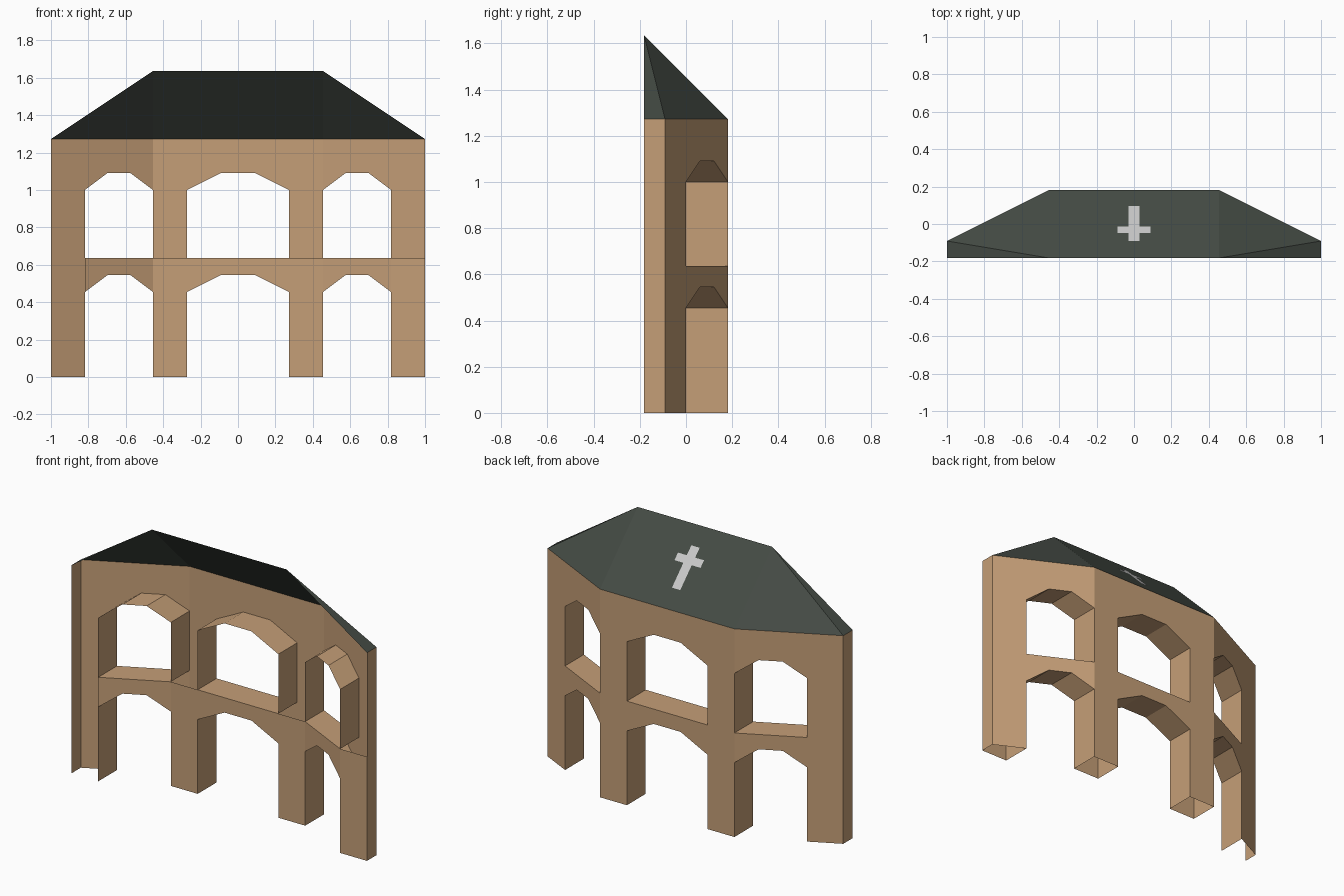
import bpy

if "Cube" in bpy.data.objects:
    bpy.data.objects.remove(bpy.data.objects["Cube"])

U = 1 / 11  # building module


def material(name, rgb):
    m = bpy.data.materials.new(name)
    m.diffuse_color = (*rgb, 1)
    m.use_nodes = True
    m.node_tree.nodes["Principled BSDF"].inputs["Base Color"].default_value = m.diffuse_color
    return m


SANDSTONE = material("sandstone", (0.56, 0.345, 0.185))
SLATE = material("dark green slate", (0.058, 0.070, 0.058))
PALE = material("pale grey", (0.58, 0.58, 0.58))


def build(name, faces, mat):
    """Make an object from a list of faces given as corner points in modules."""
    verts, index, polys = [], {}, []
    for face in faces:
        poly = []
        for p in face:
            key = tuple(round(c * U, 5) for c in p)
            if key not in index:
                index[key] = len(verts)
                verts.append(key)
            poly.append(index[key])
        polys.append(poly)
    mesh = bpy.data.meshes.new(name)
    mesh.from_pydata(verts, [], polys)
    mesh.materials.append(mat)
    obj = bpy.data.objects.new(name, mesh)
    bpy.context.collection.objects.link(obj)
    return obj


def back(x):
    """Plan line of the outer wall: straight centre, angled wings."""
    return 2 - max(0, abs(x) - 5) / 2


def front(x):
    return max(-2, back(x) - 2)


def panel(line, x0, x1, z00, z01, z10, z11):
    """Wall quad on a plan line; left bottom/top, then right bottom/top."""
    quad = [(x0, line(x0), z00), (x1, line(x1), z10),
            (x1, line(x1), z11), (x0, line(x0), z01)]
    return quad if line is front else quad[::-1]


def arch(x0, x1, spring):
    """Three-sided arch outline, left to right."""
    w = (x1 - x0) / 3
    return [(x0, spring), (x0 + w, spring + 1), (x1 - w, spring + 1), (x1, spring)]


def spandrel(line, x0, x1, spring, top):
    pts = arch(x0, x1, spring)
    return [panel(line, a[0], b[0], a[1], top, b[1], top)
            for a, b in zip(pts, pts[1:])]


def passage(x0, x1, floor, spring):
    """Jambs and arch soffit joining the front and back plan lines."""
    pts = [(x0, floor)] + arch(x0, x1, spring) + [(x1, floor)]
    return [[(a[0], front(a[0]), a[1]), (b[0], front(b[0]), b[1]),
             (b[0], back(b[0]), b[1]), (a[0], back(a[0]), a[1])]
            for a, b in zip(pts, pts[1:])]


OPENINGS = [(-9, -5), (-3, 3), (5, 9)]
PIERS = [(-11, -9), (-5, -3), (3, 5), (9, 11)]
FLOOR, EAVES, RIDGE = 7, 14, 18

# Outer wall, two storeys high
faces = [panel(back, a, b, 0, EAVES, 0, EAVES) for a, b in PIERS]
for a, b in OPENINGS:
    faces += spandrel(back, a, b, 5, FLOOR) + spandrel(back, a, b, 11, EAVES)
build("outer_wall", faces, SANDSTONE)

# Inner wall, ground storey only, open at the left end pier
faces = [panel(front, a, b, 0, FLOOR, 0, FLOOR) for a, b in PIERS[1:]]
for a, b in OPENINGS:
    faces += spandrel(front, a, b, 5, FLOOR)
build("inner_wall", faces, SANDSTONE)

# Arched passages on both storeys
for label, floor, spring in (("lower", 0, 5), ("upper", FLOOR, 11)):
    faces = []
    for a, b in OPENINGS:
        faces += passage(a, b, floor, spring)
    build(label + "_passages", faces, SANDSTONE)

# Sills under the upper arches
build("sills", [[(a, front(a), FLOOR), (b, front(b), FLOOR),
                 (b, back(b), FLOOR), (a, back(a), FLOOR)] for a, b in OPENINGS], SANDSTONE)

# End walls
faces = []
for s in (-1, 1):
    q = [(11 * s, -2, 0), (11 * s, -1, 0), (11 * s, -1, EAVES), (11 * s, -2, EAVES)]
    faces.append(q if s > 0 else q[::-1])
build("end_walls", faces, SANDSTONE)

# Half hipped roof, open at the front
faces = [[(5, 2, EAVES), (-5, 2, EAVES), (-5, -2, RIDGE), (5, -2, RIDGE)]]
for s in (-1, 1):
    for tri in ([(5, 2, EAVES), (5, -2, RIDGE), (11, -1, EAVES)],
                [(11, -1, EAVES), (5, -2, RIDGE), (11, -2, EAVES)]):
        tri = [(s * x, y, z) for x, y, z in tri]
        faces.append(tri[::-1] if s > 0 else tri)
build("roof", faces, SLATE)


# Cross plate lying on the main roof slope
def on_slope(x, y):
    return (x, y + 0.02, EAVES + 2 - y + 0.02)


half = [(0.31, 1.03), (0.31, -0.18), (0.97, -0.18), (0.97, -0.55), (0.31, -0.55), (0.31, -1.03)]
outline = half[::-1] + [(-x, y) for x, y in half]
build("roof_cross", [[on_slope(x, y) for x, y in outline]], PALE)
